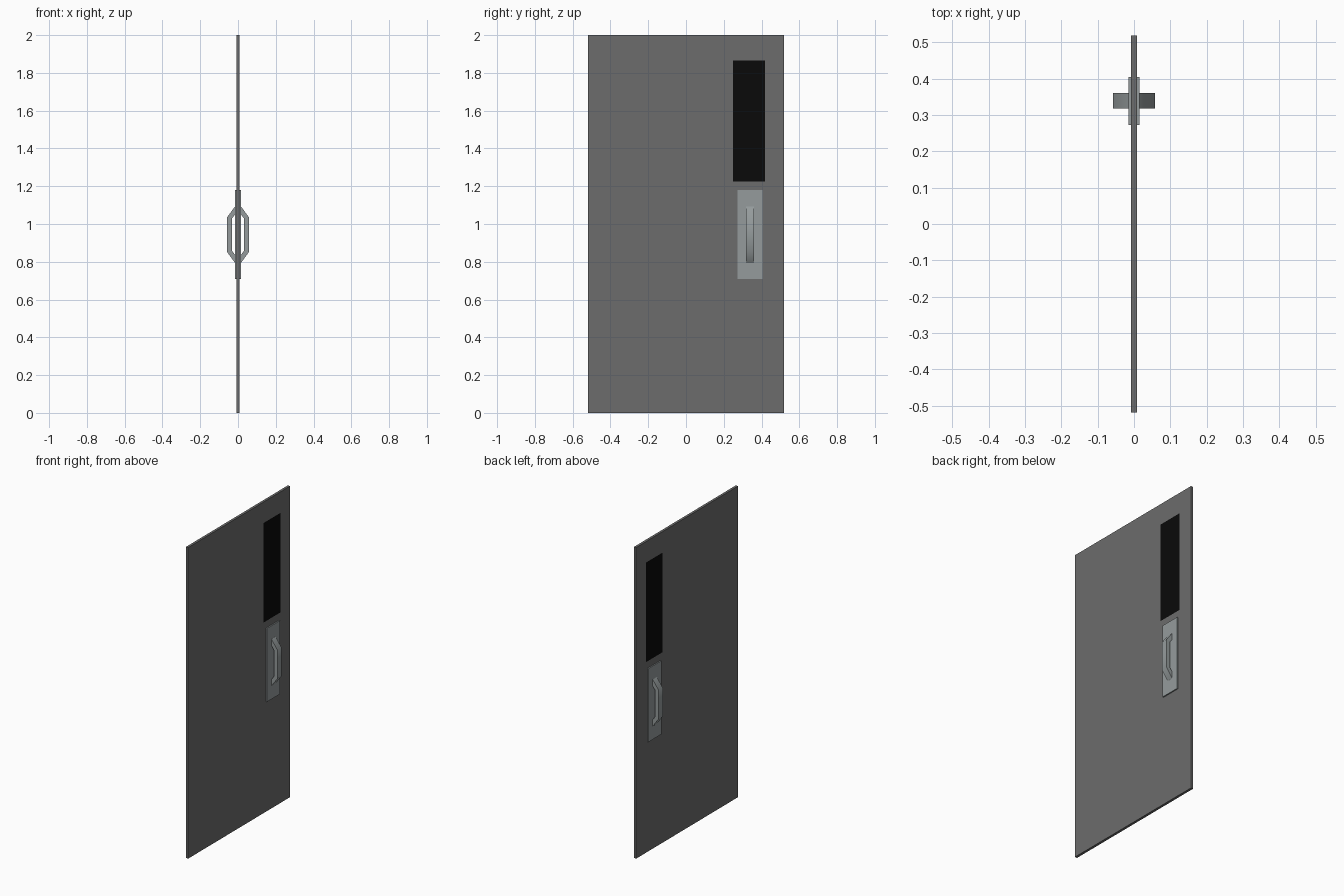
import bpy, bmesh, math

if "Cube" in bpy.data.objects:
    bpy.data.objects.remove(bpy.data.objects["Cube"])


def material(name, rgb):
    m = bpy.data.materials.new(name)
    m.diffuse_color = (*rgb, 1)
    m.use_nodes = True
    m.node_tree.nodes["Principled BSDF"].inputs["Base Color"].default_value = m.diffuse_color
    return m


def add_object(name, bm, mat):
    bmesh.ops.recalc_face_normals(bm, faces=bm.faces)
    me = bpy.data.meshes.new(name)
    bm.to_mesh(me)
    bm.free()
    me.materials.append(mat)
    ob = bpy.data.objects.new(name, me)
    bpy.context.collection.objects.link(ob)
    return ob


def box(name, x, y, z, mat):
    bm = bmesh.new()
    bmesh.ops.create_cube(bm, size=1)
    for v in bm.verts:
        v.co = [r[0] + (c + 0.5) * (r[1] - r[0]) for c, r in zip(v.co, (x, y, z))]
    return add_object(name, bm, mat)


dark = material("dark_grey", (0.15, 0.15, 0.15))
black = material("black_glass", (0.003, 0.003, 0.003))
steel = material("steel", (0.3, 0.33, 0.335))

T = 0.008                            # half thickness of the door
WY, WZ = (0.248, 0.418), (1.225, 1.865)   # window opening

# Door leaf: a frame around the window opening
bm = bmesh.new()
rings = []
for x in (-T, T):
    for (y0, y1), (z0, z1) in (((-0.518, 0.518), (0, 2)), (WY, WZ)):
        rings.append([bm.verts.new((x, y, z))
                      for y, z in ((y0, z0), (y1, z0), (y1, z1), (y0, z1))])
ol, il, orr, ir = rings
for a, b in ((ol, il), (orr, ir), (ol, orr), (il, ir)):
    for i in range(4):
        j = (i + 1) % 4
        bm.faces.new((a[i], a[j], b[j], b[i]))
add_object("door_leaf", bm, dark)

# Window pane flush with both faces
box("window_pane", (-T, T), WY, WZ, black)

# Handle plates and bent pull handles on both sides
profile = [(0.013, 1.097), (0.058, 1.035), (0.058, 0.852), (0.013, 0.79),
           (0.013, 0.832), (0.033, 0.86), (0.033, 1.027), (0.013, 1.055)]
for side, s in (("left", -1), ("right", 1)):
    box("handle_plate_" + side, sorted((s * T, s * 0.0155)),
        (0.272, 0.404), (0.708, 1.18), steel)
    bm = bmesh.new()
    a, b = [[bm.verts.new((s * x, y, z)) for x, z in profile] for y in (0.318, 0.36)]
    for i in range(8):
        j = (i + 1) % 8
        bm.faces.new((a[i], a[j], b[j], b[i]))
    for r in (a, b):                 # quad strips closing the sides
        for i in range(3):
            bm.faces.new((r[i], r[i + 1], r[6 - i], r[7 - i]))
    ob = add_object("pull_handle_" + side, bm, steel)
    bpy.ops.object.select_all(action='DESELECT')
    ob.select_set(True)
    bpy.context.view_layer.objects.active = ob
    bpy.ops.object.shade_smooth_by_angle(angle=math.radians(45))
